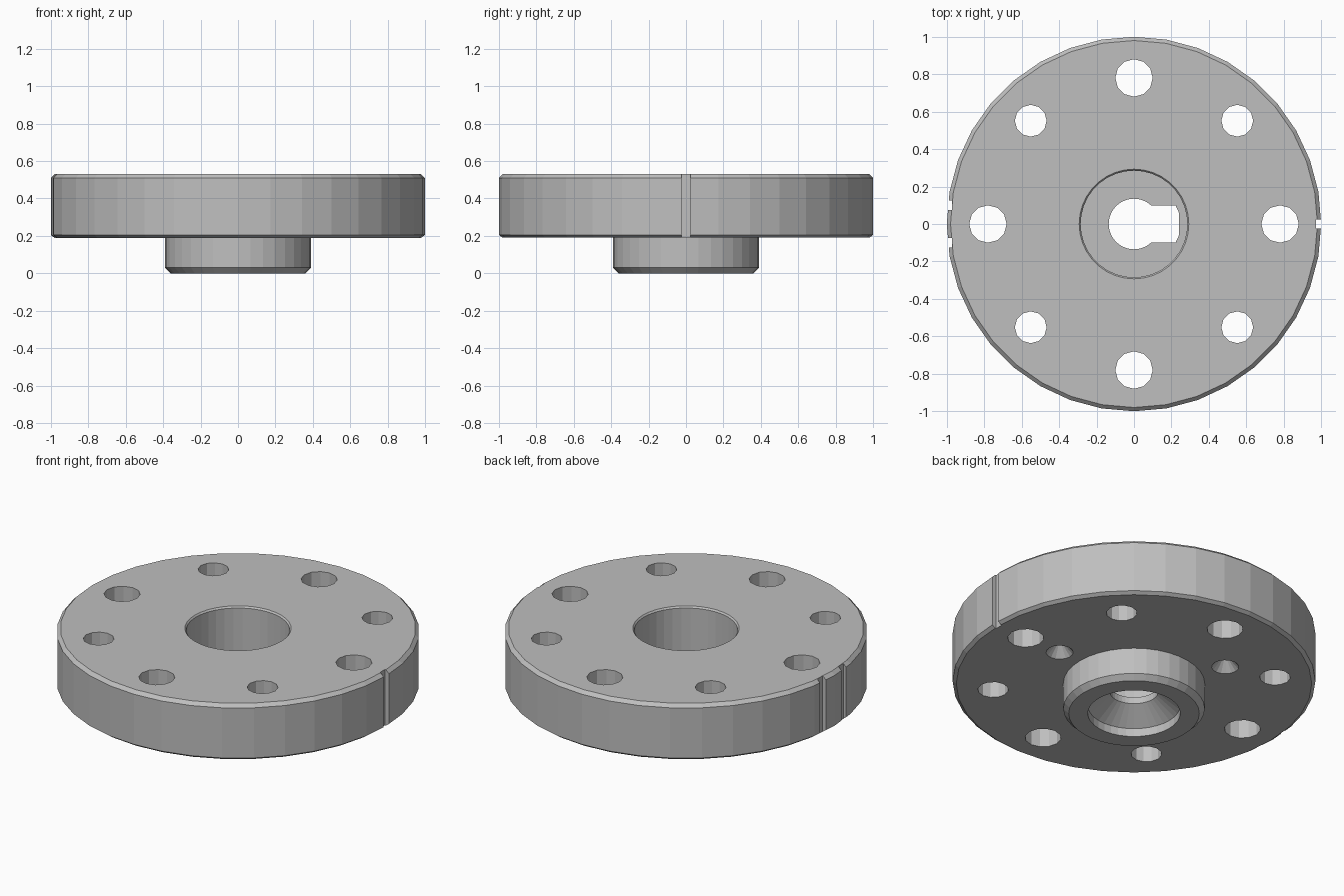
import bpy, bmesh
from math import cos, sin, pi, radians
from mathutils import Vector

cube = bpy.data.objects.get("Cube")
if cube:
    bpy.data.objects.remove(cube, do_unlink=True)

# Single steel grey
steel = bpy.data.materials.new("steel_grey")
steel.use_nodes = True
grey = (0.52, 0.52, 0.52, 1)
steel.diffuse_color = grey
steel.node_tree.nodes["Principled BSDF"].inputs["Base Color"].default_value = grey


def finish(bm, name):
    bmesh.ops.recalc_face_normals(bm, faces=bm.faces)
    mesh = bpy.data.meshes.new(name)
    bm.to_mesh(mesh)
    bm.free()
    mesh.materials.append(steel)
    obj = bpy.data.objects.new(name, mesh)
    bpy.context.scene.collection.objects.link(obj)
    return obj


def lathe(name, profile, sides):
    bm = bmesh.new()
    rings = [[bm.verts.new((r * cos(2 * pi * i / sides), r * sin(2 * pi * i / sides), z))
              for r, z in profile] for i in range(sides)]
    n = len(profile)
    for i in range(sides):
        a, b = rings[i], rings[(i + 1) % sides]
        for j in range(n):
            k = (j + 1) % n
            bm.faces.new((a[j], b[j], b[k], a[k]))
    return finish(bm, name)


def prism(bm, points, z0, z1, taper=1):
    mid = sum((Vector(p) for p in points), Vector((0, 0))) / len(points)
    low = [bm.verts.new((x, y, z0)) for x, y in points]
    high = [bm.verts.new((*(mid + (Vector(p) - mid) * taper), z1)) for p in points]
    bm.faces.new(low[::-1])
    bm.faces.new(high)
    for i in range(len(points)):
        k = (i + 1) % len(points)
        bm.faces.new((low[i], low[k], high[k], high[i]))


def circle(distance, angle, radius, sides=12):
    cx, cy = distance * cos(angle), distance * sin(angle)
    return [(cx + radius * cos(2 * pi * i / sides), cy + radius * sin(2 * pi * i / sides))
            for i in range(sides)]


def rectangle(x0, x1, y0, y1):
    return [(x0, y0), (x1, y0), (x1, y1), (x0, y1)]


# Flange plate with hub, stepped bore and conical underside recess
flange = lathe("flange_with_hub", [
    (0.135, 0.18), (0.135, 0.14), (0.255, 0.05), (0.255, 0),
    (0.36, 0), (0.39, 0.03), (0.39, 0.19), (0.98, 0.19),
    (1, 0.205), (1, 0.51), (0.98, 0.53), (0.293, 0.53),
    (0.285, 0.52), (0.285, 0.18)], 36)

cuts = bmesh.new()
# Eight bolt holes, alternately large and small
for i in range(8):
    prism(cuts, circle(0.78, i * pi / 4, 0.085 if i % 2 else 0.1), 0.1, 0.6)
# Three blind conical dimples underneath
for i in range(3):
    prism(cuts, circle(0.535, radians(120 * i), 0.077, 16), 0.188, 0.27, 0.03)
# Keyway in the bore floor
prism(cuts, [(0, -0.1), (0.222, -0.1), (0.24, -0.06),
             (0.24, 0.06), (0.222, 0.1), (0, 0.1)], 0.045, 0.3)
# Rim notches: one on the left, a pair on the right
prism(cuts, rectangle(0.972, 1.1, -0.025, 0.025), 0.1, 0.6)
for y in (-0.1, 0.1):
    prism(cuts, rectangle(-1.1, -0.972, y - 0.025, y + 0.025), 0.1, 0.6)
cutter = finish(cuts, "hole_cutter")
cutter.hide_render = True

# Apply the cuts and drop the cutter
boolean = flange.modifiers.new("holes", "BOOLEAN")
boolean.operation = "DIFFERENCE"
boolean.solver = "EXACT"
boolean.object = cutter
bpy.context.view_layer.update()
result = flange.evaluated_get(bpy.context.evaluated_depsgraph_get())
cut_mesh = bpy.data.meshes.new_from_object(result)
flange.modifiers.clear()
flange.data = cut_mesh
bpy.data.objects.remove(cutter, do_unlink=True)
